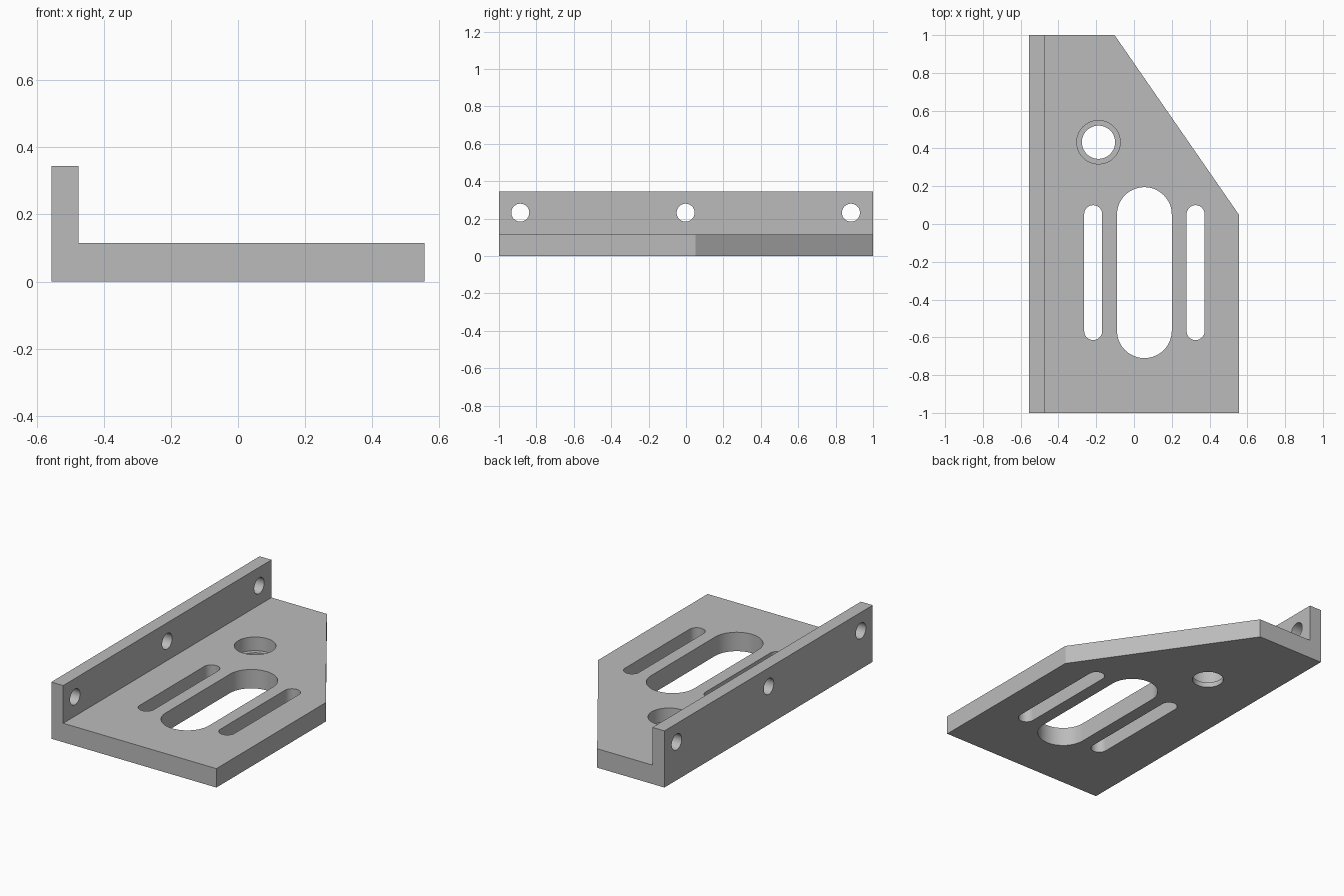
import bpy, bmesh, math
from mathutils import Matrix, Vector

if "Cube" in bpy.data.objects:
    bpy.data.objects.remove(bpy.data.objects["Cube"])

grey = bpy.data.materials.new("plain grey")
grey.diffuse_color = (0.5, 0.5, 0.5, 1)
grey.use_nodes = True
grey.node_tree.nodes["Principled BSDF"].inputs["Base Color"].default_value = grey.diffuse_color

X, T, FLANGE_X, TOP = 0.555, 0.115, -0.475, 0.344


def prism(name, outline, depth, matrix=Matrix.Identity(4)):
    """Extrude a flat outline along local z, then place it."""
    bm = bmesh.new()
    face = bm.faces.new([bm.verts.new((x, y, 0)) for x, y in outline])
    ext = bmesh.ops.extrude_face_region(bm, geom=[face])
    verts = [g for g in ext["geom"] if isinstance(g, bmesh.types.BMVert)]
    bmesh.ops.translate(bm, vec=(0, 0, depth), verts=verts)
    bmesh.ops.transform(bm, matrix=matrix, verts=bm.verts)
    bmesh.ops.recalc_face_normals(bm, faces=bm.faces)
    mesh = bpy.data.meshes.new(name)
    bm.to_mesh(mesh)
    bm.free()
    mesh.materials.append(grey)
    obj = bpy.data.objects.new(name, mesh)
    bpy.context.collection.objects.link(obj)
    return obj


def slot(cx, y0, y1, r, n=32):
    """Rounded slot outline along y; a circle when y0 == y1."""
    pts = []
    for cy, start in ((y1, 0), (y0, math.pi)):
        for i in range(n + 1):
            a = start + math.pi * i / n
            p = Vector((cx + r * math.cos(a), cy + r * math.sin(a)))
            if not pts or min((p - q).length for q in pts) > 1e-5:
                pts.append(p)
    return pts


def cut(target, cutter):
    mod = target.modifiers.new(cutter.name, 'BOOLEAN')
    mod.operation = 'DIFFERENCE'
    mod.solver = 'EXACT'
    mod.object = cutter
    bpy.context.view_layer.objects.active = target
    bpy.ops.object.modifier_apply(modifier=mod.name)
    bpy.data.objects.remove(cutter)


# L-shaped bracket: profile in x-z, extruded along y
profile = [(-X, 0), (X, 0), (X, T), (FLANGE_X, T), (FLANGE_X, TOP), (-X, TOP)]
stand = Matrix.Translation((0, 1, 0)) @ Matrix.Rotation(math.pi / 2, 4, 'X')
bracket = prism("bracket", profile, 2, stand)

# Slanted rear corner
low = Matrix.Translation((0, 0, -0.1))
slope = 0.95 / 0.658
corner = [(-0.103 - 0.2, 1 + 0.2 * slope), (X + 0.2, 0.05 - 0.2 * slope), (1.2, 1.5)]
cut(bracket, prism("corner_cutter", corner, 0.6, low))

# Wide central slot and the narrow slots beside it
cut(bracket, prism("wide_slot", slot(0.055, -0.565, 0.05, 0.145), 0.4, low))
for side in (-1, 1):
    cut(bracket, prism("narrow_slot", slot(0.055 + side * 0.271, -0.567, 0.052, 0.0475), 0.4, low))

# Counterbored hole
cut(bracket, prism("through_hole", slot(-0.188, 0.433, 0.433, 0.088), 0.4, low))
cut(bracket, prism("counterbore", slot(-0.188, 0.433, 0.433, 0.115), 0.4,
                   Matrix.Translation((0, 0, 0.032))))

# Mounting holes through the upright flange
for y in (-0.886, -0.002, 0.882):
    place = Matrix.Translation((-0.7, y, 0.232)) @ Matrix.Rotation(math.pi / 2, 4, 'Y')
    cut(bracket, prism("flange_hole", slot(0, 0, 0, 0.048), 0.4, place))

bpy.ops.object.select_all(action='DESELECT')
bracket.select_set(True)
bpy.context.view_layer.objects.active = bracket
bpy.ops.object.shade_smooth_by_angle(angle=math.radians(30))
